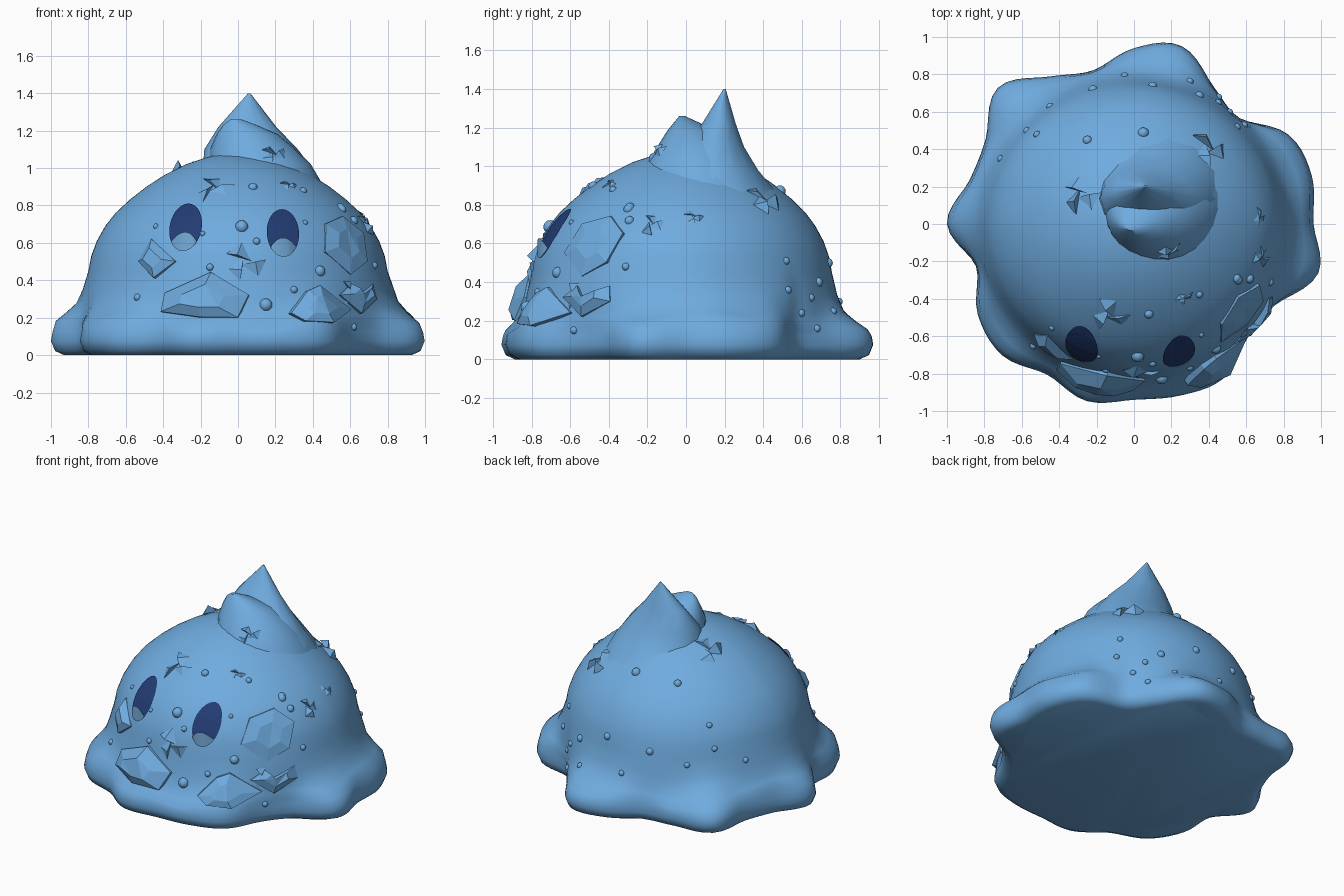
import bpy, bmesh, math, random
from mathutils import Vector
from mathutils.bvhtree import BVHTree

random.seed(4)
if "Cube" in bpy.data.objects:
    bpy.data.objects.remove(bpy.data.objects["Cube"])


def material(name, rgb):
    m = bpy.data.materials.new(name)
    m.use_nodes = True
    m.diffuse_color = (*rgb, 1)
    m.node_tree.nodes["Principled BSDF"].inputs["Base Color"].default_value = (*rgb, 1)
    return m


BLUE = material("slime blue", (0.16, 0.41, 0.74))
NAVY = material("dark eye blue", (0.016, 0.045, 0.17))
PALE = material("pale eye blue", (0.18, 0.41, 0.70))
trees = []
FRONT, BACK, DOWN = Vector((0, 1, 0)), Vector((0, -1, 0)), Vector((0, 0, -1))
LEFT, RIGHT = Vector((-1, 0, 0)), Vector((1, 0, 0))


def finish(name, bm, mat, smooth=False, solid=False, closed=True):
    if closed:
        bmesh.ops.recalc_face_normals(bm, faces=bm.faces[:])
    if solid:
        trees.append(BVHTree.FromBMesh(bm))
    me = bpy.data.meshes.new(name)
    bm.to_mesh(me)
    bm.free()
    me.materials.append(mat)
    ob = bpy.data.objects.new(name, me)
    bpy.context.collection.objects.link(ob)
    if smooth:
        bpy.ops.object.select_all(action="DESELECT")
        ob.select_set(True)
        bpy.context.view_layer.objects.active = ob
        bpy.ops.object.shade_smooth_by_angle(angle=math.radians(45))


def loft(bm, rings):
    """Skin closed rings of points, capping both ends."""
    loops = [[bm.verts.new(p) for p in ring] for ring in rings]
    n = len(loops[0])
    for a, b in zip(loops, loops[1:]):
        for i in range(n):
            j = (i + 1) % n
            bm.faces.new((a[i], a[j], b[j], b[i]))
    bm.faces.new(loops[0][::-1])
    bm.faces.new(loops[-1])


def cast(u, v, way):
    """Outermost surface point and normal seen along one axis."""
    if way.z:
        start = Vector((u, v, 0)) - way * 3
    elif way.y:
        start = Vector((u, 0, v)) - way * 3
    else:
        start = Vector((0, u, v)) - way * 3
    hits = [t.ray_cast(start, way) for t in trees]
    best = min((h for h in hits if h[0] is not None), key=lambda h: h[3])
    return best[0], (best[1] if best[1].dot(way) < 0 else -best[1])


# Wavy hem radius, every 15 degrees
HEM = (.96, .985, .955, .80, .85, .985, .94, .85, .91, 1.03, .915, .91,
       1.0, .875, .965, .995, .93, .98, .94, .95, .955, .86, .87, 1.02)
DOME = ((.80, .45), (.785, .53), (.755, .61), (.71, .69), (.655, .76), (.58, .83),
        (.49, .90), (.39, .965), (.28, 1.02), (.16, 1.06), (.05, 1.08))
SEG = 120


def hem(a):
    t = a / (2 * math.pi) * len(HEM)
    i, f = int(t), t - int(t)
    p, q, r, s = (HEM[(i + k) % len(HEM)] for k in (-1, 0, 1, 2))
    return q + f / 2 * (r - p + f * (2*p - 5*q + 4*r - s + f * (3*(q - r) + s - p)))


# Body: flat base, rounded lip with lobes, smooth dome
columns = []
for k in range(SEG):
    a = 2 * math.pi * k / SEG
    R = hem(a)
    squash = 1 - .055 * max(0, math.sin(a))
    D = min(.83 * squash, R - .012)
    lift = .018 * math.cos(2 * a) + .012 * math.sin(5 * a) + .008 * math.sin(11 * a + 1)
    prof = [(R - .07, 0), (R - .022, .022), (R, .075), (R - .008, .12)]
    prof += [(D + w * (R - D), z + lift) for w, z in ((.85, .17), (.54, .212), (.21, .262), (0, .34))]
    prof += [(r * squash, z) for r, z in DOME]
    columns.append([(r * math.cos(a), r * math.sin(a), z) for r, z in prof])
bm = bmesh.new()
loft(bm, list(zip(*columns)))
finish("body", bm, BLUE, True, True)


# Peak: a flared spike at the back with a lower hump leaning on its front
def oval(cx, cy, rx, ry, z, n):
    return [(cx + rx * math.cos(2 * math.pi * i / n), cy + ry * math.sin(2 * math.pi * i / n), z)
            for i in range(n)]


for name, sides, rings in (
        ("spike", 14, ((.1, .14, .37, .34, .86), (.11, .13, .3, .25, .98), (.07, .14, .25, .165, 1.1),
                       (.05, .17, .155, .09, 1.22), (.06, .2, .006, .006, 1.4))),
        ("hump", 24, ((.12, .08, .34, .33, .9), (.12, .06, .27, .26, 1.02), (.08, .05, .23, .2, 1.1),
                      (.05, .03, .165, .13, 1.18), (.01, .0, .09, .06, 1.23),
                      (-.01, -.02, .03, .015, 1.26)))):
    bm = bmesh.new()
    loft(bm, [oval(*r, sides) for r in rings])
    finish(name, bm, BLUE, True, True)


# Eyes: a dark oval hugging the dome, with an upright pale plate over its foot
def strip_plate(name, columns, mat):
    bm = bmesh.new()
    grid = [[bm.verts.new(p) for p in col] for col in columns]
    for a, b in zip(grid, grid[1:]):
        for j in range(len(a) - 1):
            bm.faces.new((a[j], b[j], b[j + 1], a[j + 1]))
    finish(name, bm, mat, closed=False)


for name, cx, cz, lean in (("right_eye", -.28, .68, .015), ("left_eye", .24, .65, -.005)):
    cols, rows = 28, 8
    dark, pale = [], []
    for i in range(cols + 1):
        u = math.sin(math.pi * (i / cols - .5) * .995)
        h = math.sqrt(1 - u * u)
        col = []
        for j in range(rows + 1):
            v = h * (2 * j / rows - 1)
            x, z = cx + .086 * u + lean * v, cz + .127 * v
            col.append(cast(x, z, FRONT)[0] + Vector((0, -.008, .003)))
        dark.append(col)
        split = -.2 - .6 * u * u
        if split > -h:
            foot = col[0] + Vector((0, -.006, 0))
            pale.append([foot, foot + Vector((lean * (split + h), 0, .127 * (split + h)))])
    strip_plate(name, dark, NAVY)
    strip_plate(name + "_glint", pale, PALE)

# Flat-faced rocks set into the front
ROCKS = {
    "mouth_rock": (.09, ((-.41, .23), (-.39, .33), (-.14, .44), (.06, .32), (0, .2), (-.2, .2))),
    "cheek_rock": (.05, ((-.53, .5), (-.46, .62), (-.33, .5), (-.44, .41))),
    "upper_rock": (.04, ((.46, .55), (.46, .7), (.55, .74), (.66, .65), (.68, .5), (.6, .43))),
    "lower_rock": (.07, ((.27, .22), (.36, .34), (.43, .37), (.6, .24), (.5, .17), (.35, .18))),
    "corner_rock": (.05, ((.54, .32), (.6, .38), (.64, .32), (.72, .38), (.74, .3), (.65, .22))),
}
for name, (height, outline) in ROCKS.items():
    pts = [cast(x, z, FRONT)[0] for x, z in outline]
    mid = sum(pts, Vector()) / len(pts)
    out = Vector((mid.x, mid.y, .15)).normalized()
    bm = bmesh.new()
    rings = [[p - out * .05 for p in pts],
             [p + out * height * random.uniform(.1, .5) for p in pts],
             [mid.lerp(p, .5) + out * height * random.uniform(.7, 1) for p in pts]]
    loft(bm, rings)
    bmesh.ops.triangulate(bm, faces=[f for f in bm.faces if len(f.verts) > 4])
    finish(name, bm, BLUE)

# Clusters of broken flakes: thin wide wedges lifting off the skin
FLAKES = (("brow", -.13, .89, FRONT, .12), ("nose", .04, .5, FRONT, .13),
          ("forehead", .27, .91, FRONT, .05), ("peak_front", .19, 1.07, FRONT, .08),
          ("crown", -.28, .16, DOWN, .13), ("crown_back", .4, .4, DOWN, .13),
          ("left_side", .04, .74, LEFT, .06), ("left_front", -.18, .7, LEFT, .08),
          ("corner", .6, .33, FRONT, .08))
for name, u, v, way, size in FLAKES:
    loc, nor = cast(u, v, way)
    rot = nor.to_track_quat("Z", "Y")
    bm = bmesh.new()
    for k in range(3):
        a = k * 2.1 + random.uniform(-.4, .4)
        d, side = Vector((math.cos(a), math.sin(a), 0)), Vector((-math.sin(a), math.cos(a), 0))
        up = Vector((0, 0, random.uniform(.15, .4)))
        local = [d * -.15 - side * .2, d * .7 - side * .45 - up * .3,
                 d * random.uniform(.7, 1) + side * .35, d * .4 + side * .1 + up]
        vs = [bm.verts.new(loc + rot @ (p * size)) for p in local]
        for tri in ((0, 1, 2), (0, 1, 3), (1, 2, 3), (0, 2, 3)):
            bm.faces.new([vs[i] for i in tri])
    finish(name + "_flakes", bm, BLUE)

# Small round bubbles scattered over the skin
BUBBLES = (
    (FRONT, ((.02, .69, 7), (.08, .9, 5), (.35, .88, 4), (-.19, .65, 3), (-.44, .69, 3), (.1, .61, 4),
             (-.15, .47, 4), (-.54, .31, 4), (.15, .27, 7), (.44, .45, 6), (.3, .35, 4),
             (.36, .71, 3), (.73, .48, 4), (.55, .79, 5), (.62, .72, 5), (.62, .15, 4))),
    (LEFT, ((.53, .36, 4), (.52, .51, 4), (.6, .24, 4), (.68, .16, 4), (.65, .32, 4), (-.3, .78, 5))),
    (DOWN, ((.05, .49, 6), (-.25, .45, 5), (-.52, .48, 4))),
    (BACK, ((.1, .5, 5), (-.22, .47, 5), (.35, .4, 5), (-.05, .3, 4), (-.45, .4, 4), (.3, .25, 4))),
    (RIGHT, ((.35, .4, 4), (.5, .5, 4))),
)
bm = bmesh.new()
for way, spots in BUBBLES:
    for u, v, size in spots:
        loc, nor = cast(u, v, way)
        made = bmesh.ops.create_uvsphere(bm, u_segments=14, v_segments=8, radius=size * .005)
        bmesh.ops.translate(bm, verts=made["verts"], vec=loc - nor * size * .001)
finish("bubbles", bm, BLUE, True)
